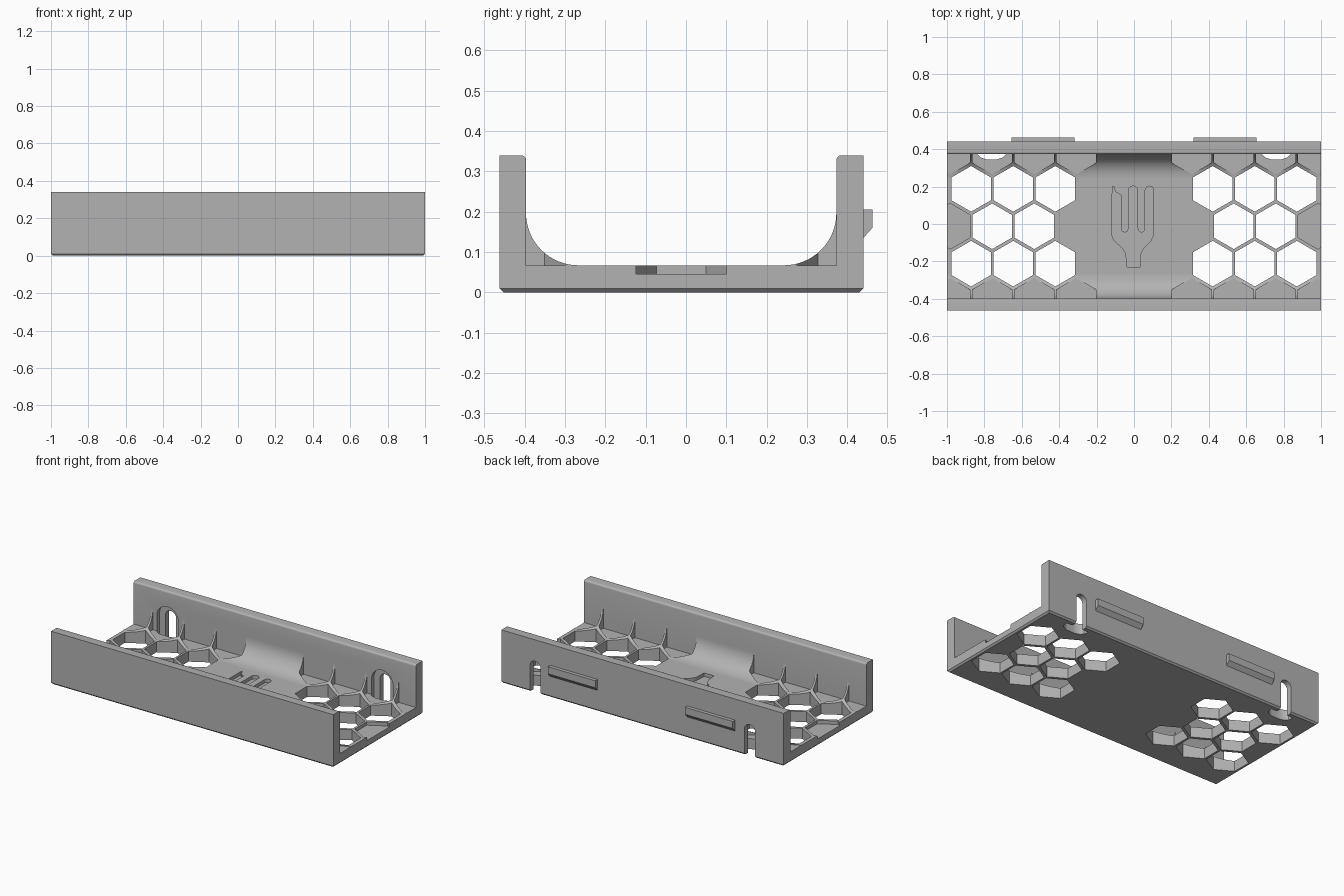
import bpy, bmesh, math
from mathutils import Vector

if "Cube" in bpy.data.objects:
    bpy.data.objects.remove(bpy.data.objects["Cube"])

grey = bpy.data.materials.new("mid grey plastic")
grey.use_nodes = True
COLOUR = (0.45, 0.45, 0.45, 1)
grey.diffuse_color = COLOUR
grey.node_tree.nodes["Principled BSDF"].inputs["Base Color"].default_value = COLOUR

FLOOR, TOP, POCKET = 0.067, 0.34, 0.045
FRONT, BACK = -0.4625, 0.44
FRONT_IN, BACK_IN = -0.397, 0.373
FILLET, ROUND = 0.13, 0.012
HEX_R, PITCH, ROW = 0.122, 0.225, 0.2
MID_Y = -0.012


def prism(bm, points, offset):
    """Extrude a closed outline of 3D points along an offset."""
    verts = [bm.verts.new(p) for p in points]
    face = bm.faces.new(verts)
    made = bmesh.ops.extrude_face_region(bm, geom=[face])["geom"]
    moved = [g for g in made if isinstance(g, bmesh.types.BMVert)]
    bmesh.ops.translate(bm, verts=moved, vec=offset)


def finish(name, bm, cutter=False):
    bmesh.ops.recalc_face_normals(bm, faces=bm.faces)
    mesh = bpy.data.meshes.new(name)
    bm.to_mesh(mesh)
    bm.free()
    obj = bpy.data.objects.new(name, mesh)
    bpy.context.collection.objects.link(obj)
    mesh.materials.append(grey)
    obj.hide_render = cutter
    if cutter:
        obj.hide_set(True)
    return obj


def arc(cx, cy, r, start, end, n):
    steps = [math.radians(start + (end - start) * i / n) for i in range(n + 1)]
    return [(cx + r * math.cos(a), cy + r * math.sin(a)) for a in steps]


def hexagon(bm, x, y, low, high):
    pts = [(px, py, low) for px, py in arc(x, y, HEX_R, 30, 330, 5)]
    prism(bm, pts, (0, 0, high - low))


def cut(obj, cutters):
    """Apply boolean differences, then remove the cutters."""
    for c in cutters:
        mod = obj.modifiers.new("cut", "BOOLEAN")
        mod.operation, mod.solver, mod.object = "DIFFERENCE", "EXACT", c
    graph = bpy.context.evaluated_depsgraph_get()
    mesh = bpy.data.meshes.new_from_object(obj.evaluated_get(graph))
    obj.modifiers.clear()
    obj.data = mesh


def smooth(obj):
    bpy.ops.object.select_all(action="DESELECT")
    obj.select_set(True)
    bpy.context.view_layer.objects.active = obj
    bpy.ops.object.shade_smooth_by_angle(angle=math.radians(30))


# Honeycomb layout, mirrored left and right
holes = [(s * PITCH * k, MID_Y + d * ROW)
         for s in (-1, 1)
         for d, ks in ((1, (1.87, 2.87, 3.87)), (-1, (1.87, 2.87, 3.87)), (0, (2.37, 3.37)))
         for k in ks]
wall_cells = [(s * PITCH * k, MID_Y + d * ROW * 2)
              for s in (-1, 1) for d in (-1, 1) for k in (1.37, 2.37, 3.37, 4.37)]

# Channel: floor and two walls with rounded inner lips
profile = [(FRONT, 0), (BACK, 0), (BACK, TOP)]
profile += arc(BACK_IN + ROUND, TOP - ROUND, ROUND, 90, 180, 5)
profile += [(BACK_IN, FLOOR), (FRONT_IN, FLOOR)]
profile += arc(FRONT_IN - ROUND, TOP - ROUND, ROUND, 0, 90, 5)
profile += [(FRONT, TOP)]
bm = bmesh.new()
prism(bm, [(-1, y, z) for y, z in profile], (2, 0, 0))
bottom = [e for e in bm.edges if all(abs(v.co.z) < 1e-5 for v in e.verts)]
bmesh.ops.bevel(bm, geom=bottom, offset=0.01, segments=1, affect="EDGES")
channel = finish("channel", bm)

# Through holes and shallow end pockets
bm = bmesh.new()
for x, y in holes:
    hexagon(bm, x, y, -0.1, 0.3)
for s in (-1, 1):
    hexagon(bm, s * PITCH * 4.37, MID_Y, POCKET, 0.3)
hole_cutter = finish("hole_cutter", bm, True)

# Fork-shaped recess in the middle of the floor
tine_low, tine_top = -0.025, 0.2
fork = [(-0.037, -0.23), (0.033, -0.23), (0.035, -0.16), (0.05, -0.13),
        (0.09, -0.09), (0.103, -0.06), (0.105, 0.18)]
fork += arc(0.0825, 0.18, 0.0225, 20, 180, 6)
fork += arc(0.04, tine_low, 0.02, 0, -180, 8)
fork += arc(-0.005, 0.178, 0.025, 0, 180, 6)
fork += arc(-0.05, tine_low, 0.02, 0, -180, 8)
fork += [(-0.07, 0.155), (-0.1, 0.172), (-0.108, tine_top), (-0.116, tine_top),
         (-0.118, -0.06), (-0.105, -0.09), (-0.06, -0.13), (-0.043, -0.16)]
bm = bmesh.new()
prism(bm, [(x, y, POCKET) for x, y in fork], (0, 0, 0.1))
fork_cutter = finish("fork_cutter", bm, True)


def screw_slot(name, rings):
    """Round profile about the y axis, swept down through the base."""
    bm = bmesh.new()
    for s in (-1, 1):
        verts = [bm.verts.new((s * 0.76 + px, y, pz))
                 for z in (0.165, -0.2) for r, y in rings
                 for px, pz in arc(0, z, r, 0, 350, 35)]
        hull = bmesh.ops.convex_hull(bm, input=verts)
        inside = [g for g in hull["geom_interior"] if isinstance(g, bmesh.types.BMVert)]
        bmesh.ops.delete(bm, geom=inside, context="VERTS")
    return finish(name, bm, True)


# Mounting slots: wide domed head inside, narrow shaft outside
head = screw_slot("head_cutter", [(0.08, 0.405), (0.076, 0.373), (0.06, 0.356), (0.03, 0.346)])
shaft = screw_slot("shaft_cutter", [(0.038, 0.39), (0.038, 0.5)])
cut(channel, [hole_cutter, fork_cutter, head, shaft])
smooth(channel)

# Concave fillets along both walls, trimmed by the honeycomb
bm = bmesh.new()
for x, y in holes + wall_cells:
    hexagon(bm, x, y, -0.1, 0.5)
cell_cutter = finish("cell_cutter", bm, True)
for name, wall, d in (("front_fillet", FRONT_IN, 1), ("back_fillet", BACK_IN, -1)):
    curve = [(wall + d * (FILLET + u), FLOOR + FILLET + v)
             for u, v in arc(0, 0, FILLET, 180, 270, 16)]
    outline = [(wall - d * 0.004, curve[0][1])] + curve
    outline += [(curve[-1][0], FLOOR - 0.004), (wall - d * 0.004, FLOOR - 0.004)]
    bm = bmesh.new()
    prism(bm, [(-1, y, z) for y, z in outline], (2, 0, 0))
    fillet = finish(name, bm)
    cut(fillet, [cell_cutter])
    smooth(fillet)

# Snap ridges on the back
for name, x in (("right_snap_ridge", -0.655), ("left_snap_ridge", 0.318)):
    bm = bmesh.new()
    section = [(BACK - 0.003, 0.135), (BACK, 0.135), (0.4625, 0.16), (0.4625, 0.205), (BACK - 0.003, 0.205)]
    prism(bm, [(x, y, z) for y, z in section], (0.337, 0, 0))
    finish(name, bm)

for c in (hole_cutter, fork_cutter, head, shaft, cell_cutter):
    bpy.data.objects.remove(c)
